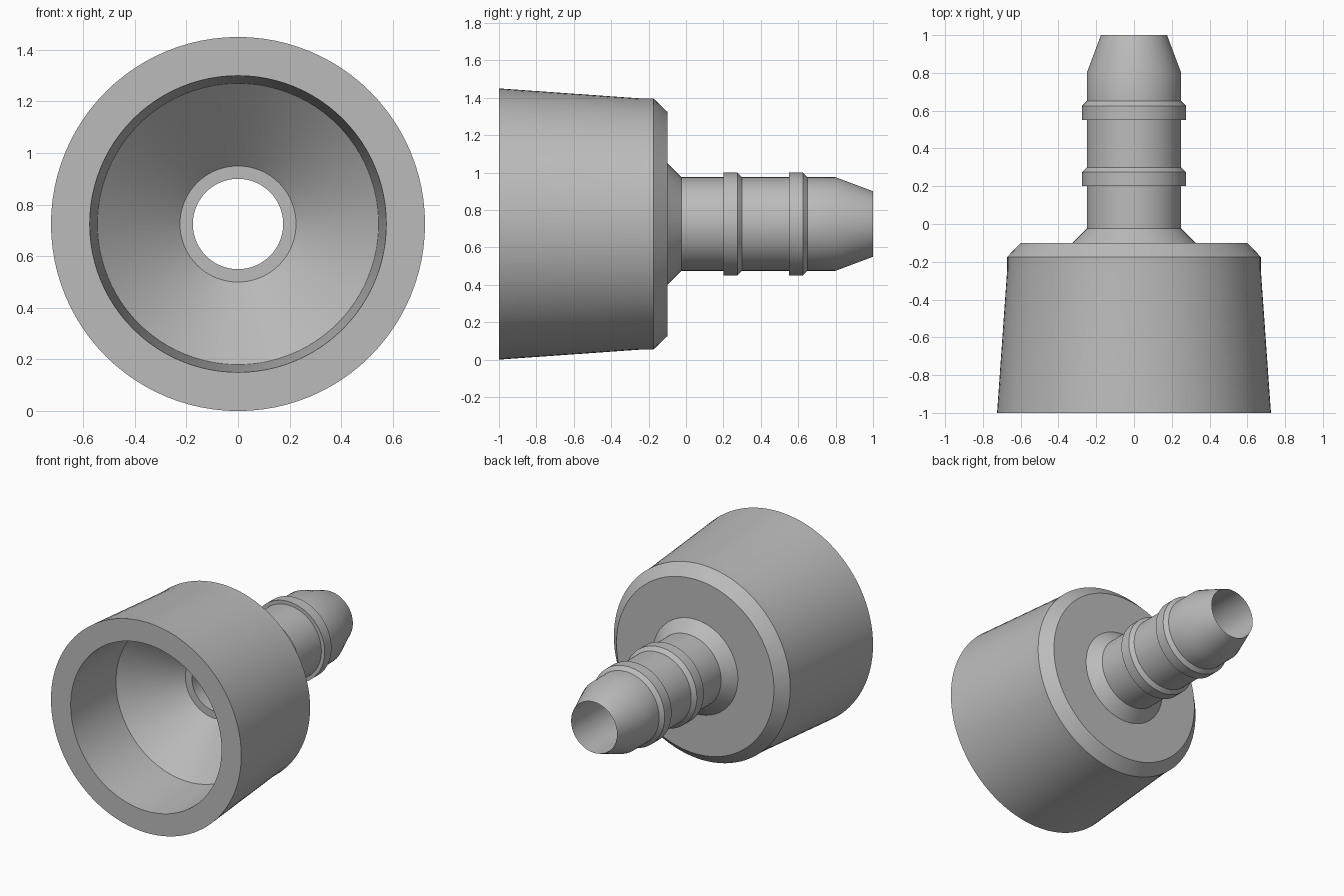
import bpy
import bmesh
import math
from mathutils import Matrix, Vector

cube = bpy.data.objects.get("Cube")
if cube:
    bpy.data.objects.remove(cube, do_unlink=True)

SEGMENTS = 96
AXIS_HEIGHT = 0.725
TUBE, RIB, BORE = 0.25, 0.275, 0.175

# Single grey plastic
grey = bpy.data.materials.new("grey_plastic")
grey.use_nodes = True
colour = (0.5, 0.5, 0.5, 1)
grey.diffuse_color = colour
grey.node_tree.nodes["Principled BSDF"].inputs["Base Color"].default_value = colour


def rib(start):
    """Raised sealing rib with a chamfered rear edge, as (y, radius) points."""
    return [(start, TUBE), (start, RIB), (start + 0.075, RIB), (start + 0.1, TUBE)]


def revolve(name, profile):
    """Spin a closed (y, radius) profile around the horizontal axis."""
    bm = bmesh.new()
    verts = [bm.verts.new((0, y, r)) for y, r in profile]
    edges = [bm.edges.new((a, b)) for a, b in zip(verts, verts[1:] + verts[:1])]
    bmesh.ops.spin(bm, geom=verts + edges, cent=(0, 0, 0), axis=(0, 1, 0),
                   angle=math.tau, steps=SEGMENTS, use_merge=True)
    bmesh.ops.remove_doubles(bm, verts=bm.verts, dist=0.0001)
    bmesh.ops.recalc_face_normals(bm, faces=bm.faces)
    bmesh.ops.transform(bm, matrix=Matrix.Translation(Vector((0, 0, AXIS_HEIGHT))),
                        verts=bm.verts)
    mesh = bpy.data.meshes.new(name)
    bm.to_mesh(mesh)
    bm.free()
    mesh.materials.append(grey)
    obj = bpy.data.objects.new(name, mesh)
    bpy.context.collection.objects.link(obj)
    bpy.ops.object.select_all(action="DESELECT")
    obj.select_set(True)
    bpy.context.view_layer.objects.active = obj
    bpy.ops.object.shade_smooth_by_angle(angle=math.radians(30))
    return obj


# Tapered cup with a chamfered shoulder
cup = [(-1, 0.725), (-0.25, 0.672), (-0.175, 0.672), (-0.1, 0.6)]
# Fillet cone, ribbed tube and tapered tip
spigot = [(-0.1, 0.325), (-0.025, TUBE), *rib(0.2), *rib(0.55), (0.8, TUBE), (1, BORE)]
# Through bore, funnel and socket wall
inside = [(-0.25, BORE), (-0.25, 0.225), (-0.55, 0.545), (-1, 0.575)]

revolve("hose_adapter", cup + spigot + inside)
